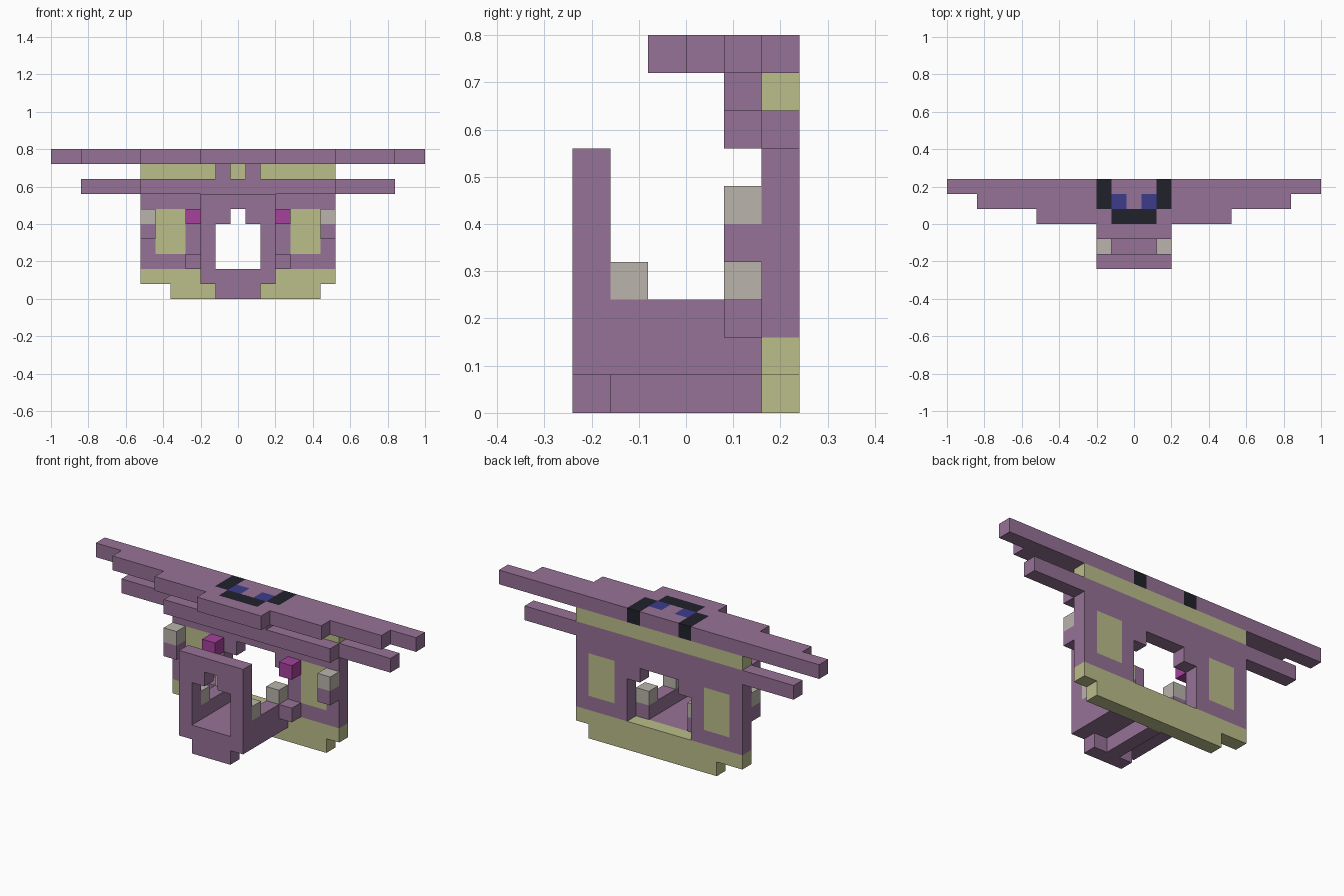
import bpy
import bmesh
from mathutils import Vector

default = bpy.data.objects.get("Cube")
if default:
    bpy.data.objects.remove(default, do_unlink=True)

CELL = 0.08


def material(name, rgb):
    mat = bpy.data.materials.new(name)
    mat.use_nodes = True
    color = (*rgb, 1.0)
    mat.diffuse_color = color
    bsdf = mat.node_tree.nodes["Principled BSDF"]
    bsdf.inputs["Base Color"].default_value = color
    bsdf.inputs["Roughness"].default_value = 0.9
    return mat


purple = material("dusty_purple", (0.305, 0.168, 0.305))
olive = material("pale_olive", (0.497, 0.509, 0.254))
grey = material("warm_grey", (0.491, 0.462, 0.413))
magenta = material("magenta", (0.376, 0.053, 0.328))
black = material("near_black", (0.015, 0.016, 0.024))
blue = material("deep_blue", (0.045, 0.045, 0.262))

grid = {}  # cell -> (part name, material)


def fill(part, x, y, z, mat, mirror=False):
    """Fill inclusive cell ranges with a material; None carves them away."""
    for i in range(x[0], x[1] + 1):
        for j in range(y[0], y[1] + 1):
            for k in range(z[0], z[1] + 1):
                for cell in {(i, j, k), (-i if mirror else i, j, k)}:
                    if mat is None:
                        grid.pop(cell, None)
                    else:
                        grid[cell] = (part, mat)


def centred(part, half, y, z, mat):
    fill(part, (-half, half), y, z, mat)


# Stepped roof wing with painted markings
for row, half in ((-1, 2), (0, 6), (1, 10), (2, 12)):
    centred("roof_wing", half, (row, row), (9, 9), purple)
centred("roof_wing", 1, (0, 0), (9, 9), black)
fill("roof_wing", (2, 2), (1, 2), (9, 9), black, mirror=True)
fill("roof_wing", (1, 1), (1, 1), (9, 9), blue, mirror=True)

# Band and short posts joining the two wings
centred("upper_band", 6, (2, 2), (8, 8), olive)
fill("wing_posts", (1, 1), (1, 1), (8, 8), purple, mirror=True)

# Lower wing
centred("lower_wing", 6, (1, 1), (7, 7), purple)
centred("lower_wing", 10, (2, 2), (7, 7), purple)

# Back wall with doorway, windows and olive base
centred("back_wall", 6, (2, 2), (2, 6), purple)
centred("back_wall", 6, (2, 2), (1, 1), olive)
fill("back_wall", (-4, 5), (2, 2), (0, 0), olive)
fill("back_wall", (4, 5), (2, 2), (3, 5), olive, mirror=True)
centred("back_wall", 2, (2, 2), (2, 4), None)
centred("back_wall", 1, (2, 2), (5, 5), None)

# Front panel with its notched opening
centred("front_panel", 2, (-3, -3), (1, 6), purple)
centred("front_panel", 1, (-3, -3), (0, 0), purple)
centred("front_panel", 1, (-3, -3), (2, 4), None)
centred("front_panel", 0, (-3, -3), (5, 5), None)

# Floor, side rails and keel between panel and wall
centred("floor", 2, (-2, 1), (1, 1), purple)
fill("side_rails", (2, 2), (-2, 1), (2, 2), purple, mirror=True)
centred("keel", 0, (-2, 1), (0, 0), purple)

# Small blocks
for row in (-2, 1):
    fill("rail_blocks", (2, 2), (row, row), (3, 3), grey, mirror=True)
fill("lower_brackets", (3, 3), (1, 1), (2, 2), purple, mirror=True)
fill("magenta_lamps", (3, 3), (1, 1), (5, 5), magenta, mirror=True)
fill("outer_brackets", (6, 6), (1, 1), (4, 4), purple, mirror=True)
fill("outer_caps", (6, 6), (1, 1), (5, 5), grey, mirror=True)


def build(part):
    """Skin the exposed cell sides of one part and merge flat areas."""
    bm = bmesh.new()
    mats = []
    for cell, (owner, mat) in grid.items():
        if owner != part:
            continue
        if mat not in mats:
            mats.append(mat)
        for axis in range(3):
            u, v = (axis + 1) % 3, (axis + 2) % 3
            for side in (0, 1):
                beside = list(cell)
                beside[axis] += 2 * side - 1
                if tuple(beside) in grid:
                    continue
                corners = []
                for du, dv in ((0, 0), (1, 0), (1, 1), (0, 1)):
                    p = Vector(cell)
                    p.x -= 0.5
                    p[axis] += side
                    p[u] += du
                    p[v] += dv
                    corners.append(bm.verts.new(p * CELL))
                if side == 0:
                    corners.reverse()
                bm.faces.new(corners).material_index = mats.index(mat)
    bmesh.ops.remove_doubles(bm, verts=bm.verts, dist=0.001)
    bmesh.ops.dissolve_limit(bm, angle_limit=0.01, verts=bm.verts,
                             edges=bm.edges, delimit={"MATERIAL"})
    mesh = bpy.data.meshes.new(part)
    bm.to_mesh(mesh)
    bm.free()
    for mat in mats:
        mesh.materials.append(mat)
    bpy.context.collection.objects.link(bpy.data.objects.new(part, mesh))


for part in dict.fromkeys(owner for owner, _ in grid.values()):
    build(part)
